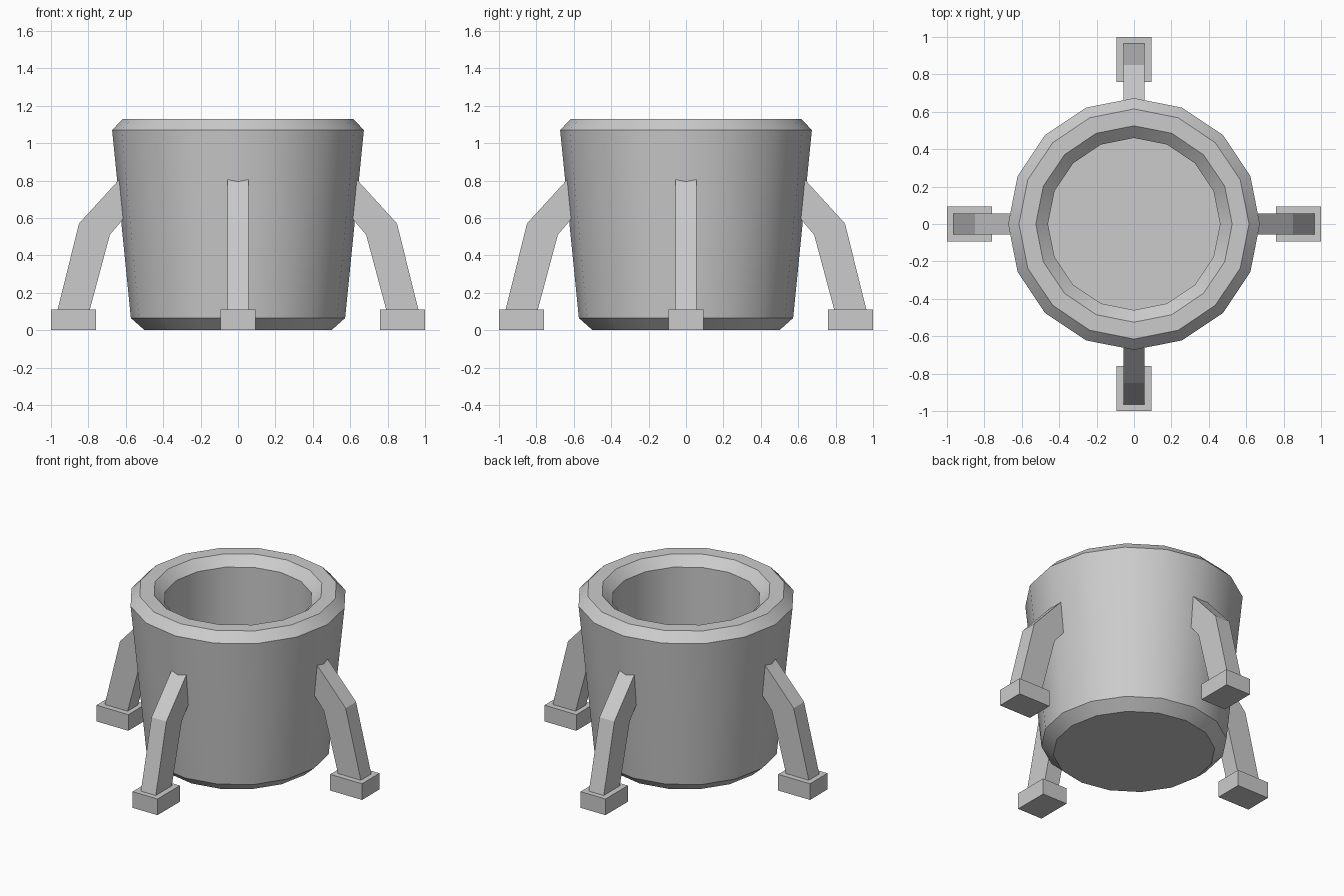
import bpy, bmesh, math
from mathutils import Matrix

if "Cube" in bpy.data.objects:
    bpy.data.objects.remove(bpy.data.objects["Cube"])

SIDES = 16


def make_object(name, bm, smooth=False):
    bmesh.ops.recalc_face_normals(bm, faces=bm.faces)
    mesh = bpy.data.meshes.new(name)
    bm.to_mesh(mesh)
    bm.free()
    obj = bpy.data.objects.new(name, mesh)
    bpy.context.collection.objects.link(obj)
    if smooth:
        bpy.ops.object.select_all(action='DESELECT')
        obj.select_set(True)
        bpy.context.view_layer.objects.active = obj
        bpy.ops.object.shade_smooth_by_angle(angle=math.radians(30))
    return obj


def lathe(name, profile):
    bm = bmesh.new()
    rings = []
    for r, z in profile:
        rings.append([bm.verts.new((r * math.cos(2 * math.pi * i / SIDES),
                                    r * math.sin(2 * math.pi * i / SIDES), z))
                      for i in range(SIDES)])
    for a, b in zip(rings, rings[1:]):
        for i in range(SIDES):
            j = (i + 1) % SIDES
            bm.faces.new((a[i], a[j], b[j], b[i]))
    bm.faces.new(rings[0])
    bm.faces.new(rings[-1])
    return make_object(name, bm, smooth=True)


def strut(name, outline, half_width, turn):
    bm = bmesh.new()
    sides = [[bm.verts.new((x, y, z)) for x, z in outline]
             for y in (-half_width, half_width)]
    n = len(outline)
    # quads along the bent leg keep the concave side faces clean
    for side in sides:
        for i in range(n // 2 - 1):
            bm.faces.new((side[i], side[i + 1], side[n - 2 - i], side[n - 1 - i]))
    for i in range(n):
        j = (i + 1) % n
        bm.faces.new((sides[0][i], sides[0][j], sides[1][j], sides[1][i]))
    bm.transform(Matrix.Rotation(turn, 4, 'Z'))
    return make_object(name, bm)


# Tapered tub with bevelled rim, base and opening
lathe("tub", [(0.50, 0.0), (0.573, 0.065), (0.673, 1.07), (0.615, 1.13),
              (0.525, 1.13), (0.46, 1.07), (0.46, 0.10)])

# Four bent legs standing on block feet
leg = [(0.58, 0.866), (0.85, 0.57), (0.967, 0.10),
       (0.795, 0.10), (0.685, 0.51), (0.57, 0.645)]
foot = [(0.76, 0.11), (1.0, 0.11), (1.0, 0.0), (0.76, 0.0)]
for k, side in enumerate(("right", "back", "left", "front")):
    strut(side + "_leg", leg, 0.056, k * math.pi / 2)
    strut(side + "_foot", foot, 0.094, k * math.pi / 2)
